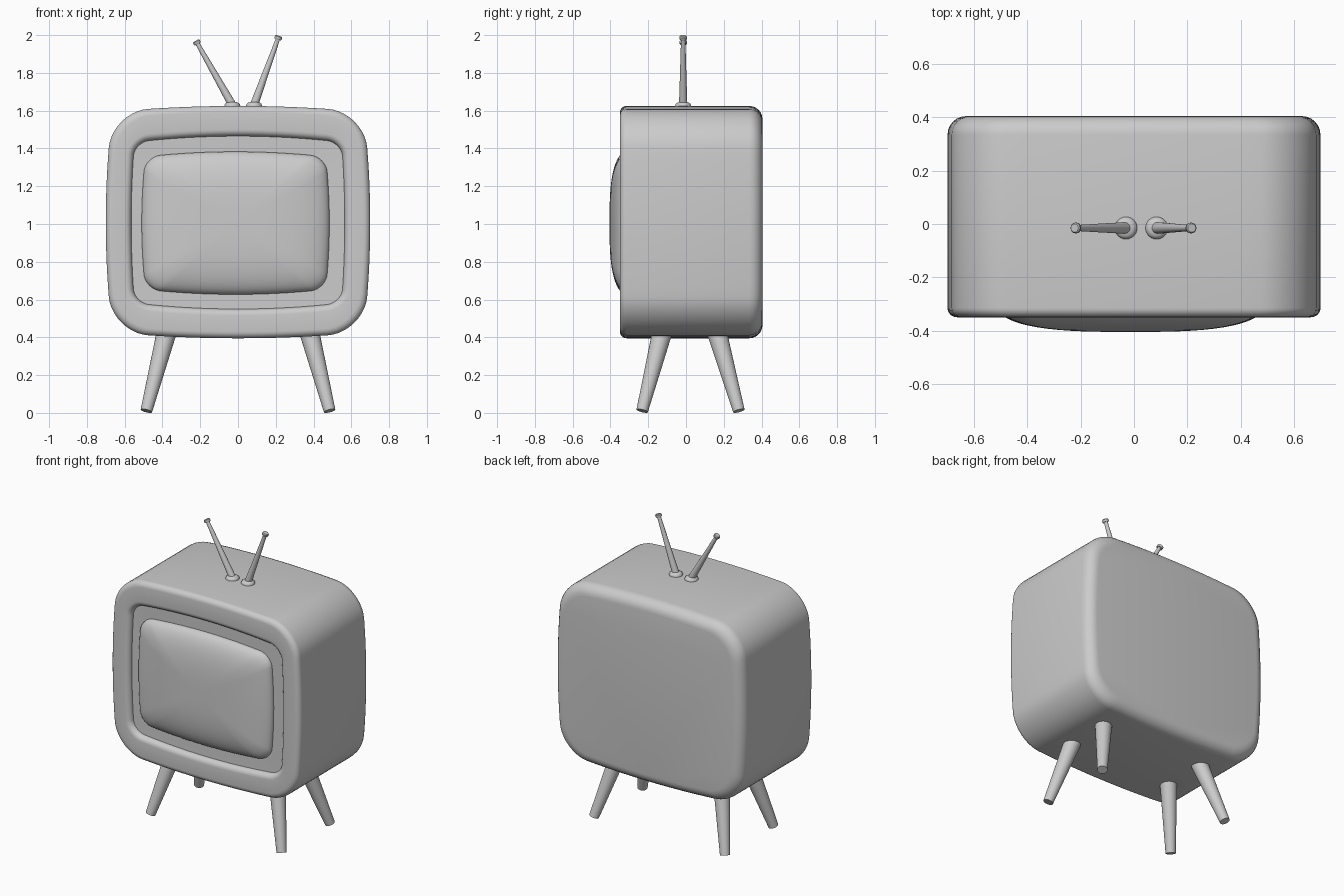
import bpy, bmesh
from math import sin, cos, pi
from mathutils import Vector

if "Cube" in bpy.data.objects:
    bpy.data.objects.remove(bpy.data.objects["Cube"])


def outline(hx, hz, r, bow_x, bow_z, y, cx=0, cz=1.01):
    """Rounded rectangle in x/z with gently bowed sides."""
    flat = []
    for k, (sx, sz) in enumerate([(1, 1), (-1, 1), (-1, -1), (1, -1)]):
        for i in range(11):
            a = (k + i / 10) * pi / 2
            flat.append((sx * (hx - r) + r * cos(a), sz * (hz - r) + r * sin(a)))
    pts = []
    for i, (x, z) in enumerate(flat):
        pts.append((x, z))
        if i % 11 == 10:                      # subdivide the long side
            nx, nz = flat[(i + 1) % len(flat)]
            pts += [(x + (nx - x) * t / 14, z + (nz - z) * t / 14) for t in range(1, 14)]
    return [(cx + x * (1 - bow_x * (z / hz) ** 2), y, cz + z * (1 - bow_z * (x / hx) ** 2))
            for x, z in pts]


def finish(name, bm, angle=35):
    bmesh.ops.recalc_face_normals(bm, faces=bm.faces)
    me = bpy.data.meshes.new(name)
    bm.to_mesh(me)
    bm.free()
    ob = bpy.data.objects.new(name, me)
    bpy.context.collection.objects.link(ob)
    bpy.ops.object.select_all(action='DESELECT')
    ob.select_set(True)
    bpy.context.view_layer.objects.active = ob
    bpy.ops.object.shade_smooth_by_angle(angle=angle * pi / 180)
    return ob


def loft(name, rings):
    bm = bmesh.new()
    loops = [[bm.verts.new(p) for p in ring] for ring in rings]
    for a, b in zip(loops, loops[1:]):
        for i in range(len(a)):
            j = (i + 1) % len(a)
            bm.faces.new((a[i], a[j], b[j], b[i]))
    bm.faces.new(loops[0])
    bm.faces.new(loops[-1])
    return finish(name, bm)


def rod(name, stations):
    """Round solid through (centre, radius) stations along a straight axis."""
    axis = Vector(stations[-1][0]) - Vector(stations[0][0])
    q = axis.to_track_quat('Z', 'Y')
    n = 24
    return loft(name, [[Vector(c) + q @ Vector((r * cos(2 * pi * i / n), r * sin(2 * pi * i / n), 0))
                        for i in range(n)] for c, r in stations])


# Cabinet: rounded back, side walls, rounded front rim, recessed bezel
def shell(inset, y):
    return outline(0.70 - inset, 0.615 - inset, 0.2 - inset * 0.5, 0.05, 0.05, y)


def opening(grow, y):
    return outline(0.565 + grow, 0.4575 + grow, 0.08 + grow, 0.03, 0.07, y, 0, 1.0075)


steps = [i / 6 * pi / 2 for i in range(7)]
rings = [shell(0.07 * (1 - sin(a)), 0.335 + 0.07 * cos(a)) for a in steps]
rings += [shell(0.035 * (1 - cos(a)), -0.315 - 0.035 * sin(a)) for a in steps]
rings += [opening(0.035 * (1 - sin(a)), -0.315 - 0.035 * cos(a)) for a in steps]
rings.append(outline(0.46, 0.34, 0.08, 0.03, 0.06, -0.312, -0.013, 1.005))
loft("cabinet", rings)

# Domed screen
rings = []
for i in range(17):
    s = max(cos(i / 16 * pi / 2), 0.02)
    s = s if i else 1.0
    rings.append(outline(0.497 * s, 0.378 * s, 0.085 * s, 0.04, 0.07,
                         -0.315 - 0.09 * (1 - s ** 3) ** 0.5, -0.013, 1.005))
loft("screen", [outline(0.497, 0.378, 0.085, 0.04, 0.07, -0.30, -0.013, 1.005)] + rings)

# Four splayed tapered legs
for side, sx in (("left", -1), ("right", 1)):
    for place, y0, y1 in (("front", -0.12, -0.232), ("back", 0.157, 0.28)):
        rod(f"{place}_{side}_leg", [((sx * 0.485, y1, 0.011), 0.031),
                                    ((sx * 0.372, y0, 0.45), 0.054)])

# Antennas: domed base, tapered rod, small end cap
for side, x0, x1, z1 in (("left", -0.03, -0.22, 1.965), ("right", 0.085, 0.215, 1.99)):
    y = -0.015
    rod(f"{side}_antenna_base", [((x0, y, 1.60), 0.042), ((x0, y, 1.628), 0.042),
                                 ((x0, y, 1.637), 0.038), ((x0, y, 1.644), 0.028),
                                 ((x0, y, 1.647), 0.012)])
    a, b = Vector((x0, y, 1.63)), Vector((x1, y, z1))
    d = (b - a).normalized()
    rod(f"{side}_antenna_rod", [(a, 0.022), (b, 0.011)])
    rod(f"{side}_antenna_tip", [(b - d * 0.014, 0.017), (b - d * 0.009, 0.02),
                                (b + d * 0.001, 0.02), (b + d * 0.006, 0.016)])
